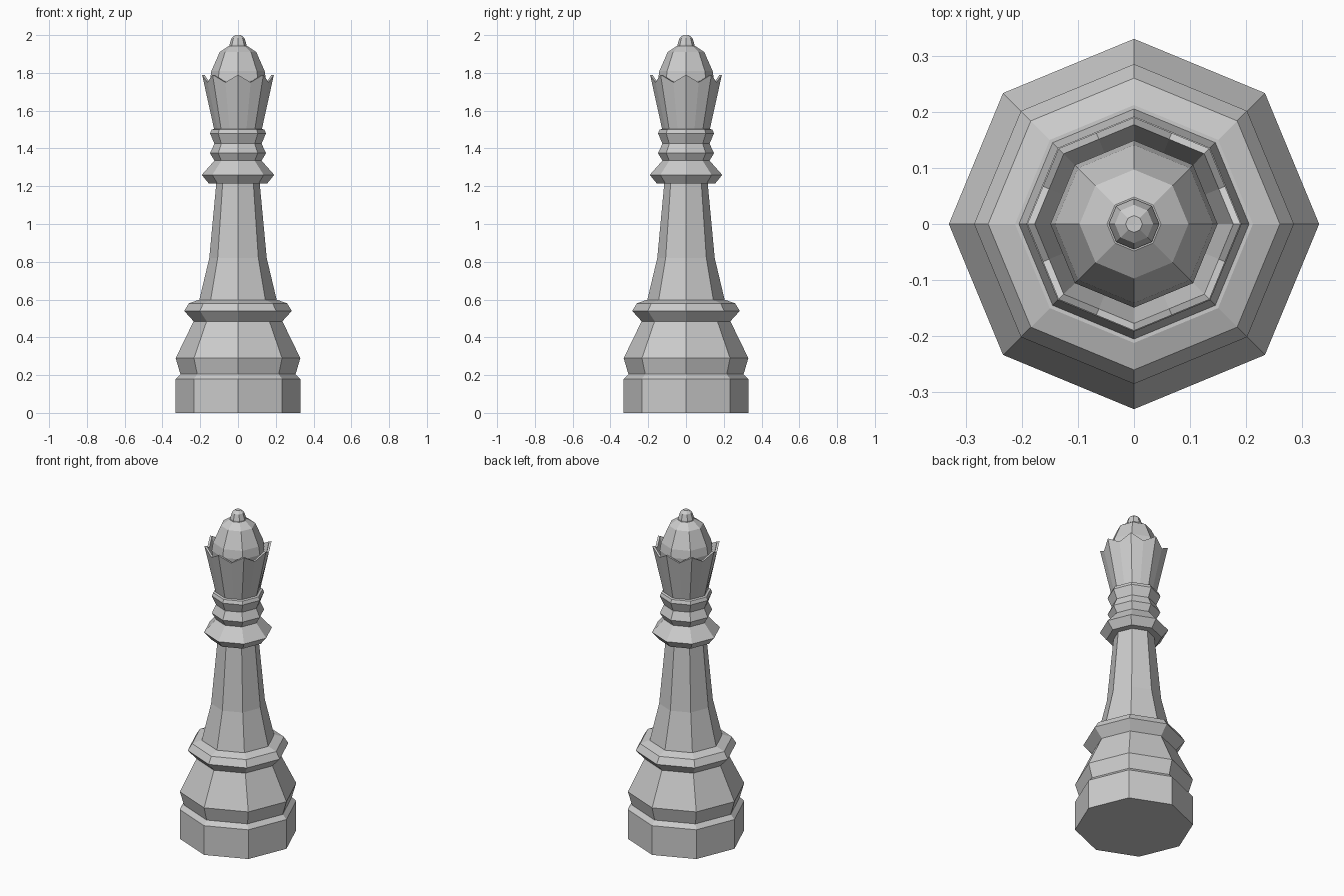
import bpy, bmesh
from math import cos, sin, pi

if "Cube" in bpy.data.objects:
    bpy.data.objects.remove(bpy.data.objects["Cube"])

SIDES = 8


def finish(name, bm):
    bmesh.ops.recalc_face_normals(bm, faces=bm.faces)
    mesh = bpy.data.meshes.new(name)
    bm.to_mesh(mesh)
    bm.free()
    obj = bpy.data.objects.new(name, mesh)
    bpy.context.collection.objects.link(obj)
    return obj


def ring(bm, r, z, n=SIDES):
    return [bm.verts.new((r * cos(2 * pi * i / n), r * sin(2 * pi * i / n), z))
            for i in range(n)]


def bridge(bm, a, b):
    n = len(a)
    for i in range(n):
        j = (i + 1) % n
        bm.faces.new((a[i], a[j], b[j], b[i]))


def turned(name, profile):
    """Octagonal lathe of (corner radius, height) points with flat caps."""
    bm = bmesh.new()
    rings = [ring(bm, r, z) for r, z in profile]
    for a, b in zip(rings, rings[1:]):
        bridge(bm, a, b)
    bm.faces.new(rings[0])
    bm.faces.new(rings[-1])
    return finish(name, bm)


# Base, stem and collars as one continuous turned body
turned("body", [
    (0.33, 0), (0.33, 0.18), (0.305, 0.205), (0.33, 0.29), (0.325, 0.30),
    (0.235, 0.485), (0.285, 0.54), (0.26, 0.58), (0.212, 0.597),
    (0.205, 0.597), (0.152, 0.82), (0.115, 1.215), (0.155, 1.215),
    (0.192, 1.26), (0.125, 1.335), (0.148, 1.375), (0.125, 1.425),
    (0.148, 1.48), (0.14, 1.50), (0.12, 1.505)])


# Crown: thin flared wall with peaks on the corners and notches mid-face
def crown_ring(bm, r, peak_z, notch_z, notch_scale):
    verts = ring(bm, r, peak_z, SIDES * 2)
    for v in verts[1::2]:
        v.co.x *= notch_scale
        v.co.y *= notch_scale
        v.co.z = notch_z
    return verts


bm = bmesh.new()
flat = cos(pi / SIDES)
loops = [crown_ring(bm, 0.126, 1.50, 1.50, flat),
         crown_ring(bm, 0.19, 1.79, 1.75, flat),
         crown_ring(bm, 0.177, 1.79, 1.75, flat),
         crown_ring(bm, 0.145, 1.66, 1.66, flat)]
for a, b in zip(loops, loops[1:]):
    bridge(bm, a, b)
bm.faces.new(loops[0])
bm.faces.new(loops[-1])
finish("crown", bm)

# Domed head and small finial inside the crown
turned("dome", [(0.135, 1.66), (0.149, 1.76), (0.141, 1.81), (0.097, 1.91),
                (0.048, 1.943)])
turned("finial", [(0.045, 1.935), (0.045, 1.95), (0.034, 1.985), (0.015, 2.0)])
